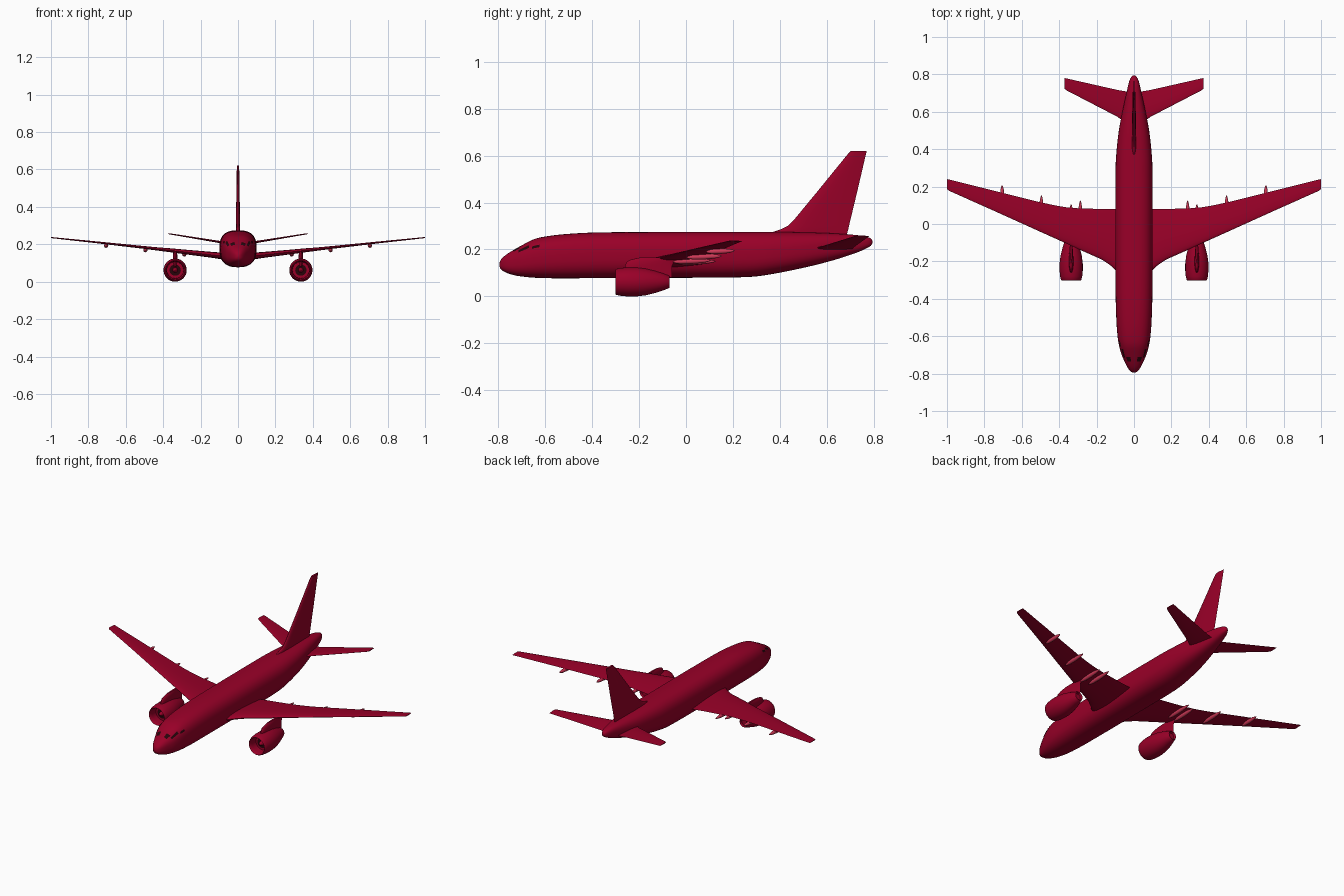
import bpy, bmesh, math
from mathutils import Vector

if "Cube" in bpy.data.objects:
    bpy.data.objects.remove(bpy.data.objects["Cube"])


def material(name, rgb):
    m = bpy.data.materials.new(name)
    m.diffuse_color = (*rgb, 1)
    m.use_nodes = True
    m.node_tree.nodes["Principled BSDF"].inputs["Base Color"].default_value = m.diffuse_color
    return m


RED = material("deep red", (0.32, 0.0, 0.021))
PINK = material("light red", (0.62, 0.04, 0.095))
DARK = material("dark glass", (0.02, 0.001, 0.003))


def finish(name, bm, mat, mirror=False, angle=40):
    bmesh.ops.recalc_face_normals(bm, faces=bm.faces)
    me = bpy.data.meshes.new(name)
    bm.to_mesh(me)
    bm.free()
    me.materials.append(mat)
    me.shade_smooth()
    me.set_sharp_from_angle(angle=math.radians(angle))
    ob = bpy.data.objects.new(name, me)
    bpy.context.collection.objects.link(ob)
    if mirror:
        mod = ob.modifiers.new("mirror", 'MIRROR')
        mod.use_mirror_merge = False
    return ob


def skin(name, rings, mat, mirror=False, angle=40):
    """Bridge closed rings of equal length and cap both ends."""
    bm = bmesh.new()
    vs = [[bm.verts.new(p) for p in r] for r in rings]
    n = len(vs[0])
    for a, b in zip(vs, vs[1:]):
        for i in range(n):
            j = (i + 1) % n
            bm.faces.new((a[i], a[j], b[j], b[i]))
    bm.faces.new(vs[0])
    bm.faces.new(vs[-1][::-1])
    return finish(name, bm, mat, mirror, angle)


def airfoil(le, te, thick, n=14):
    """Closed symmetric section as (chord position, thickness offset)."""
    us = [(1 - math.cos(math.pi * i / n)) / 2 for i in range(n + 1)]
    h = [5 * thick * (.2969 * u ** .5 - .126 * u - .3516 * u * u
                      + .2843 * u ** 3 - .1036 * u ** 4) for u in us]
    up = [(le + (te - le) * u, t) for u, t in zip(us, h)]
    return up + [(c, -t) for c, t in up[-2:0:-1]]


def lathe(name, profile, centre, mat, mirror=True, n=32, angle=40, slope=0):
    """Revolve (y, radius) pairs around a line along y."""
    cx, cz = centre
    y0 = profile[0][0]
    rings = [[(cx + r * math.cos(2 * math.pi * i / n), y,
               cz + slope * (y - y0) + r * math.sin(2 * math.pi * i / n))
              for i in range(n)] for y, r in profile]
    return skin(name, rings, mat, mirror, angle)


# Fuselage stations: y, half width, top, bottom
BODY = [(-.795, .004, .139, .131), (-.791, .014, .152, .120), (-.78, .026, .166, .109),
        (-.76, .039, .182, .099), (-.73, .053, .200, .090), (-.70, .066, .217, .085),
        (-.65, .080, .243, .080), (-.60, .088, .255, .078), (-.52, .094, .265, .077),
        (-.40, .098, .272, .078), (-.20, .100, .274, .079), (.10, .100, .275, .080),
        (.27, .099, .275, .083), (.36, .096, .275, .094), (.50, .081, .273, .122),
        (.62, .058, .269, .152), (.72, .036, .262, .184), (.765, .025, .255, .203),
        (.787, .014, .247, .216), (.795, .004, .236, .228)]


def station(y):
    """Smooth (Hermite) interpolation of the fuselage table."""
    k = max(i for i in range(len(BODY) - 1) if BODY[i][0] <= y or i == 0)
    a, b = BODY[k], BODY[k + 1]
    p, q = BODY[max(k - 1, 0)], BODY[min(k + 2, len(BODY) - 1)]
    d = b[0] - a[0]
    t = (y - a[0]) / d
    out = []
    for c in (1, 2, 3):
        ma = (b[c] - p[c]) / (b[0] - p[0]) * d
        mb = (q[c] - a[c]) / (q[0] - a[0]) * d
        out.append((2 * t**3 - 3 * t**2 + 1) * a[c] + (t**3 - 2 * t**2 + t) * ma
                   + (3 * t**2 - 2 * t**3) * b[c] + (t**3 - t**2) * mb)
    return out


def body_point(y, deg, grow=0.0):
    w, top, bot = station(y)
    c, s = math.cos(math.radians(deg)), math.sin(math.radians(deg))
    e = 2 / 2.6
    x = (w + grow) * math.copysign(abs(c) ** e, c)
    z = (top + bot) / 2 + ((top - bot) / 2 + grow) * math.copysign(abs(s) ** e, s)
    return Vector((x, y, z))


ys = [a[0] + (b[0] - a[0]) * k / 3 for a, b in zip(BODY, BODY[1:]) for k in range(3)] + [.795]
skin("fuselage", [[body_point(y, i * 7.5) for i in range(48)] for y in ys], RED)

# Cockpit windows: thin plates that follow the nose
for name, y0, y1, a0, a1 in (("front_window", -.735, -.710, 54, 78),
                             ("side_window", -.714, -.668, 33, 46),
                             ("rear_side_window", -.656, -.624, 25, 34)):
    bm = bmesh.new()
    grid = [[bm.verts.new(body_point(y0 + (y1 - y0) * i / 4, a0 + (a1 - a0) * j / 4, .0015))
             for j in range(5)] for i in range(5)]
    for i in range(4):
        for j in range(4):
            bm.faces.new((grid[i][j], grid[i + 1][j], grid[i + 1][j + 1], grid[i][j + 1]))
    bm.normal_update()
    if sum(f.normal.z for f in bm.faces) < 0:
        bmesh.ops.reverse_faces(bm, faces=bm.faces)
    me = bpy.data.meshes.new(name)
    bm.to_mesh(me)
    bm.free()
    me.materials.append(DARK)
    ob = bpy.data.objects.new(name, me)
    bpy.context.collection.objects.link(ob)
    ob.modifiers.new("mirror", 'MIRROR').use_mirror_merge = False

# Wings: x, leading edge, trailing edge, thickness, height
WING = [(.03, -.265, .08, .036, .133), (.10, -.245, .08, .035, .139), (.125, -.222, .08, .033, .142),
        (.17, -.191, .08, .030, .147), (.30, -.133, .084, .024, .161), (.36, -.105, .089, .021, .168),
        (.42, -.078, .099, .018, .174), (.50, -.042, .116, .015, .183), (.75, .071, .178, .010, .210),
        (.99, .178, .238, .006, .235), (1.0, .187, .240, .004, .236)]
skin("wings", [[(x, c, z + t) for c, t in airfoil(le, te, th)] for x, le, te, th, z in WING], RED, True)

# Horizontal stabilizers
STAB = [(.0, .515, .70, .014, .197), (.05, .545, .71, .013, .204), (.09, .574, .717, .012, .211),
        (.36, .714, .778, .006, .255), (.372, .724, .78, .005, .257)]
skin("tailplanes", [[(x, c, z + t) for c, t in airfoil(le, te, th)] for x, le, te, th, z in STAB], RED, True)

# Vertical fin with a curved dorsal fillet: z, leading edge, trailing edge, thickness
FIN = [(.24, .34, .68, .024), (.275, .37, .688, .024), (.285, .402, .691, .024), (.30, .433, .694, .023),
       (.325, .459, .70, .022), (.45, .562, .73, .018), (.605, .688, .766, .013), (.62, .703, .77, .012)]
skin("tail_fin", [[(t, c, z) for c, t in airfoil(le, te, th)] for z, le, te, th in FIN], RED)

# Engines: hollow cowl with a dark fan and a red spinner
ENGINE = (.336, .062)
lathe("engine_cowl", [(-.245, .002), (-.245, .044), (-.28, .045), (-.296, .048), (-.301, .052), (-.297, .055),
                      (-.28, .059), (-.25, .062), (-.21, .062), (-.17, .057), (-.13, .047),
                      (-.10, .037), (-.075, .028), (-.07, .024), (-.085, .021), (-.085, .002)], ENGINE, RED)
lathe("engine_fan", [(-.250, .030), (-.244, .030)], ENGINE, DARK)
lathe("engine_spinner", [(-.275, .001), (-.272, .005), (-.262, .011), (-.247, .014)], ENGINE, RED)

# Engine pylons: z, leading edge, trailing edge, thickness
PYLON = [(.08, -.262, -.06, .022), (.13, -.260, -.06, .024), (.148, -.252, -.05, .022),
         (.157, -.235, -.03, .016), (.165, -.20, .0, .010)]
skin("engine_pylon", [[(ENGINE[0] + t, c, z) for c, t in airfoil(le, te, th)]
                      for z, le, te, th in PYLON], RED, True)

# Flap track fairings under the wings: x, rear end, length, height
for x, end, size, z in ((.287, .125, .17, .143), (.336, .105, .16, .147),
                        (.495, .152, .15, .166), (.705, .206, .12, .190)):
    prof = [(end - size * (1 - u), r) for u, r in
            ((0, .002), (.06, .006), (.2, .010), (.5, .0115), (.8, .009), (.94, .005), (1, .002))]
    lathe("flap_fairing", prof, (x, z), PINK, n=16, slope=.04)
